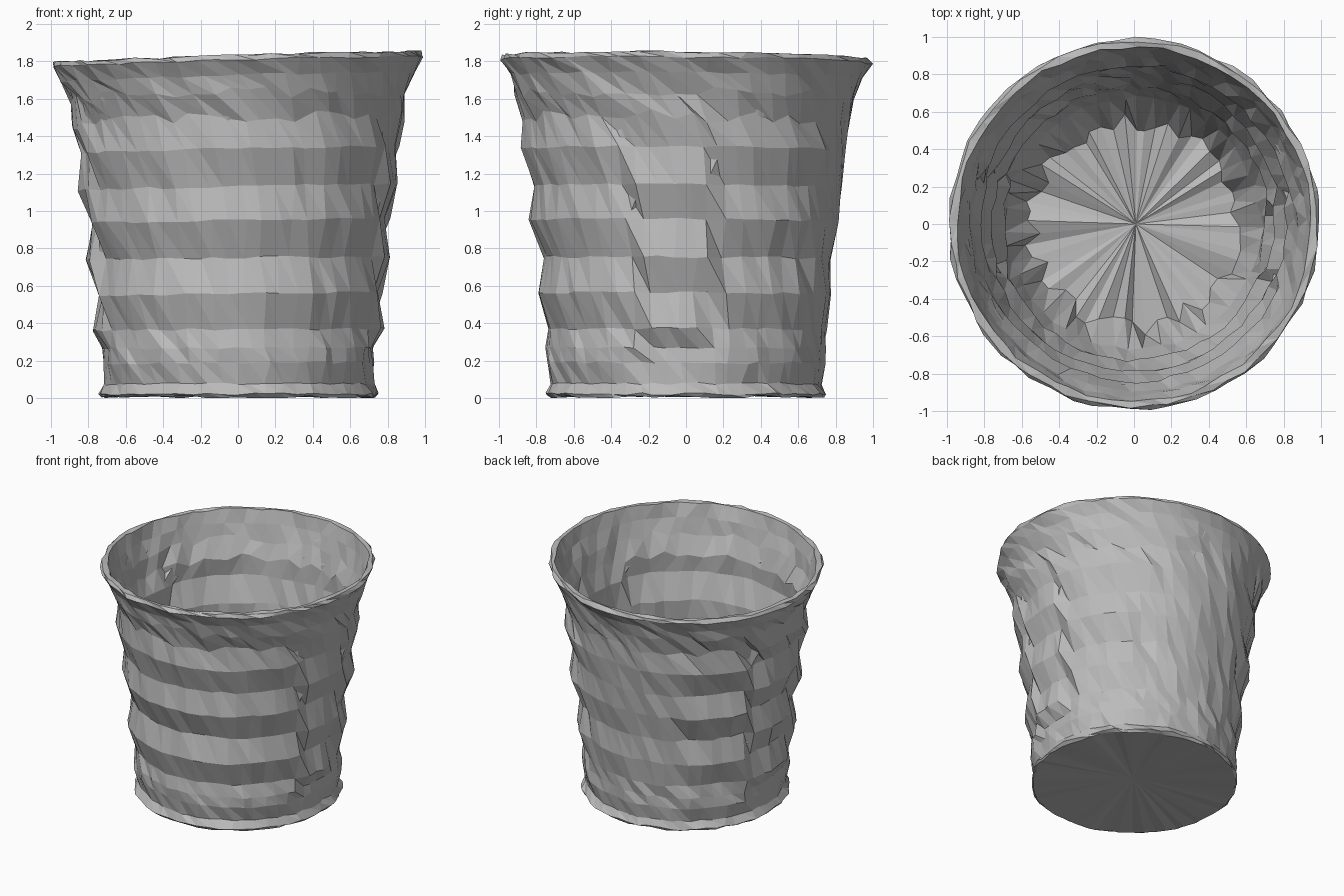
import bpy, bmesh, math, random

random.seed(7)
cube = bpy.data.objects.get("Cube")
if cube:
    bpy.data.objects.remove(cube)

SIDES = 56


def make_material(name, value):
    mat = bpy.data.materials.new(name)
    mat.use_nodes = True
    colour = (value, value, value, 1)
    mat.diffuse_color = colour
    mat.node_tree.nodes["Principled BSDF"].inputs["Base Color"].default_value = colour
    return mat


def weave_phase(a):
    """Over-under phase of the weave: it flips on the two sides."""
    d = math.degrees(a) % 360
    if d > 340 or d < 9 or 160 < d < 200:
        return -1
    return 0.3 if 60 < d < 120 else 1


def ring(bm, radius, z, weave, jitter, z_jitter):
    # the strands twist a little, more so towards the rim
    twist = -0.08 * z - 0.4 * max(0, z - 1.3)
    verts = []
    for i in range(SIDES):
        a = math.tau * (i + random.uniform(-0.25, 0.25)) / SIDES + twist
        r = radius + weave * weave_phase(a) + random.uniform(-jitter, jitter)
        x, y = r * math.cos(a), r * math.sin(a)
        # the whole rim leans slightly to one side
        h = z + random.uniform(-z_jitter, z_jitter) + z * (0.016 * x - 0.006 * y)
        verts.append(bm.verts.new((x, y, h)))
    return verts


def bridge(bm, low, high):
    for i in range(SIDES):
        j = (i + 1) % SIDES
        bm.faces.new((low[i], low[j], high[i]))
        bm.faces.new((low[j], high[j], high[i]))


def fan(bm, loop, z, up):
    tip = bm.verts.new((0.01, 0, z))
    for i in range(SIDES):
        a, b = loop[i], loop[(i + 1) % SIDES]
        bm.faces.new((a, b, tip) if up else (b, a, tip))


def build(name, rings, mat, caps):
    bm = bmesh.new()
    loops = [ring(bm, *r) for r in rings]
    for low, high in zip(loops, loops[1:]):
        bridge(bm, low, high)
    for index, z, up in caps:
        fan(bm, loops[index], z, up)
    mesh = bpy.data.meshes.new(name)
    bm.to_mesh(mesh)
    bm.free()
    mesh.materials.append(mat)
    obj = bpy.data.objects.new(name, mesh)
    bpy.context.collection.objects.link(obj)
    return obj


# outer wall: flared, with zigzag woven bands (radius, height, weave)
outer = [(0.735, 0.02, 0), (0.75, 0.035, 0), (0.72, 0.09, 0),
         (0.735, 0.2, 0.01), (0.735, 0.28, 0.012), (0.755, 0.38, -0.02),
         (0.765, 0.57, 0.028), (0.785, 0.76, -0.025), (0.807, 0.96, 0.028),
         (0.835, 1.14, -0.022), (0.855, 1.34, 0.022), (0.875, 1.5, -0.01),
         (0.905, 1.63, 0.01), (0.945, 1.73, 0)]
# rim: a thin rolled lip
rim = [(0.99, 1.81, 0), (0.98, 1.835, 0), (0.945, 1.835, 0)]
# inner wall: follows the bands, then tapers steeply to a ragged floor
inner = [(0.92, 1.73, 0), (0.885, 1.62, 0.01), (0.85, 1.48, -0.01),
         (0.83, 1.34, 0.02), (0.805, 1.14, -0.02), (0.775, 0.96, 0.02),
         (0.745, 0.76, -0.02), (0.715, 0.57, 0.02), (0.68, 0.38, -0.01)]

rings = []
for radius, z, weave in outer + rim + inner:
    ragged = 0.035 if 1.4 < z < 1.7 else 0.007
    rings.append((radius, z, weave, 0.011, ragged))
rings.append((0.545, 0.11, 0, 0.05, 0.04))

grey = make_material("plain grey", 0.5)
basket = build("woven_basket", rings, grey, [(0, 0.05, False), (-1, 0.1, True)])
# stand the base on the ground
lowest = min(v.co.z for v in basket.data.vertices)
for v in basket.data.vertices:
    v.co.z -= lowest
